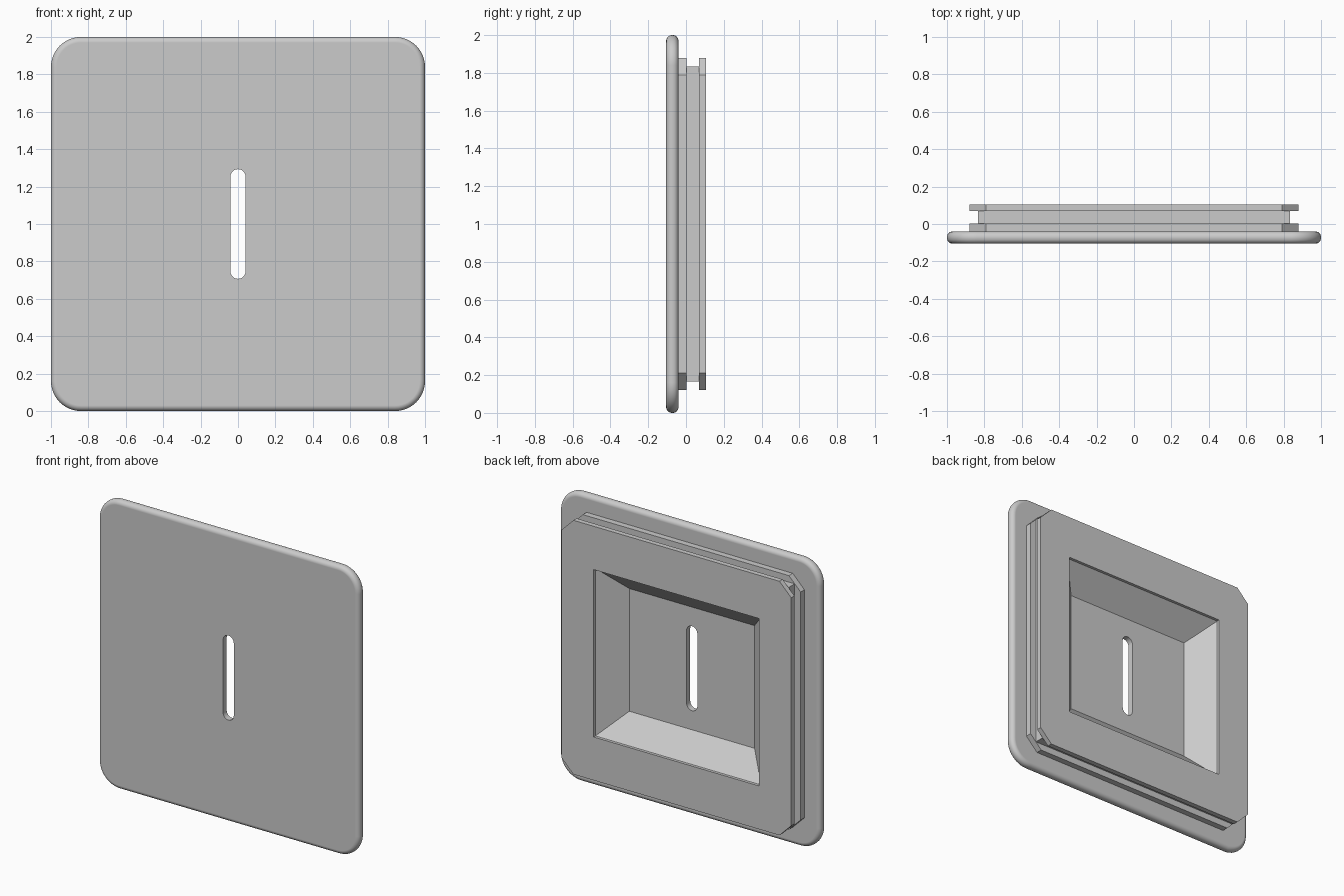
import bpy, bmesh, math

cube = bpy.data.objects.get("Cube")
if cube:
    bpy.data.objects.remove(cube, do_unlink=True)

GREY = (0.6, 0.6, 0.6, 1.0)
mat = bpy.data.materials.new("light grey")
mat.use_nodes = True
mat.diffuse_color = GREY
bsdf = next(n for n in mat.node_tree.nodes if n.type == 'BSDF_PRINCIPLED')
bsdf.inputs["Base Color"].default_value = GREY
bsdf.inputs["Roughness"].default_value = 0.6


def rect(hx, hz, chamfer=0.0):
    """Rectangle outline in x and z, with optional cut corners."""
    pts = []
    for sx, sz in ((1, 1), (-1, 1), (-1, -1), (1, -1)):
        if not chamfer:
            pts.append((sx * hx, sz * hz))
            continue
        pair = [(sx * hx, sz * (hz - chamfer)), (sx * (hx - chamfer), sz * hz)]
        pts += pair if sx * sz > 0 else pair[::-1]
    return pts


def rounded(hx, hz, r, steps):
    """Rectangle outline with round corners; a slot when r equals hx."""
    pts = []
    for i, (sx, sz) in enumerate(((1, 1), (-1, 1), (-1, -1), (1, -1))):
        for k in range(steps + 1):
            a = math.pi / 2 * (i + k / steps)
            pts.append((sx * (hx - r) + r * math.cos(a),
                        sz * (hz - r) + r * math.sin(a)))
    return pts


def loft(name, sections):
    """Closed solid through outlines placed at successive depths y."""
    bm = bmesh.new()
    rings = [[bm.verts.new((x, y, z + 1)) for x, z in pts] for pts, y in sections]
    for a, b in zip(rings, rings[1:]):
        for i in range(len(a)):
            j = (i + 1) % len(a)
            bm.faces.new((a[i], a[j], b[j], b[i]))
    bm.faces.new(rings[0])
    bm.faces.new(rings[-1])
    bmesh.ops.remove_doubles(bm, verts=bm.verts, dist=1e-5)
    bmesh.ops.recalc_face_normals(bm, faces=bm.faces)
    me = bpy.data.meshes.new(name)
    bm.to_mesh(me)
    bm.free()
    me.materials.append(mat)
    ob = bpy.data.objects.new(name, me)
    bpy.context.collection.objects.link(ob)
    return ob


def activate(ob):
    bpy.ops.object.select_all(action='DESELECT')
    ob.select_set(True)
    bpy.context.view_layer.objects.active = ob


def apply_all(ob):
    activate(ob)
    for m in list(ob.modifiers):
        bpy.ops.object.modifier_apply(modifier=m.name)


def cut(ob, cutter):
    m = ob.modifiers.new("cut", 'BOOLEAN')
    m.operation = 'DIFFERENCE'
    m.solver = 'EXACT'
    m.object = cutter


# Cutters: tapered recess with a short straight lip, and the upright slot
recess = loft("recess_cutter", [(rect(0.48, 0.425), -0.065),
                                (rect(0.635, 0.58), 0.085),
                                (rect(0.635, 0.58), 0.2)])
slot_outline = rounded(0.041, 0.293, 0.041, 8)
slot = loft("slot_cutter", [(slot_outline, -0.2), (slot_outline, 0.0)])
recess.hide_render = slot.hide_render = True

# Front plate with rounded rim
outline = rounded(1.0, 1.0, 0.16, 12)
plate = loft("front_plate", [(outline, -0.105), (outline, -0.04)])
bev = plate.modifiers.new("rim", 'BEVEL')
bev.width = 0.03
bev.segments = 6
bev.limit_method = 'ANGLE'
bev.angle_limit = math.radians(60)
cut(plate, recess)
cut(plate, slot)
apply_all(plate)
bpy.ops.object.shade_smooth_by_angle(angle=math.radians(30))
weighted = plate.modifiers.new("normals", 'WEIGHTED_NORMAL')
weighted.keep_sharp = True
apply_all(plate)

# Rear frame: two flanges with cut corners and a square groove between them
flange = rect(0.88, 0.88, 0.09)
groove = rect(0.835, 0.835)
for name, pts, y0, y1 in (("inner_flange", flange, -0.04, 0.002),
                          ("groove_band", groove, 0.002, 0.07),
                          ("outer_flange", flange, 0.07, 0.105)):
    part = loft(name, [(pts, y0), (pts, y1)])
    cut(part, recess)
    apply_all(part)

for helper in (recess, slot):
    bpy.data.objects.remove(helper, do_unlink=True)
